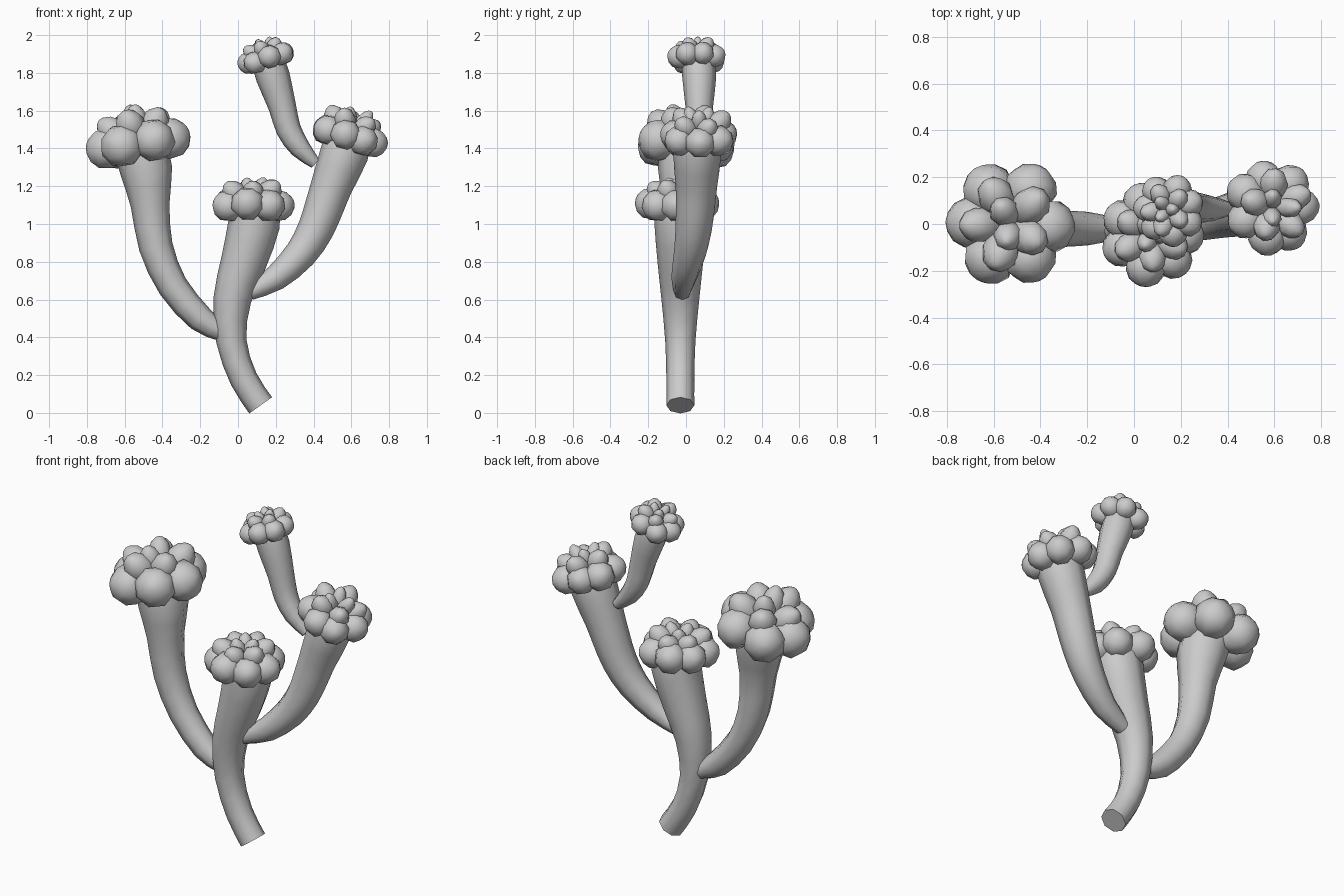
import bpy, bmesh, math, random
from mathutils import Vector, Matrix

if "Cube" in bpy.data.objects:
    bpy.data.objects.remove(bpy.data.objects["Cube"])

random.seed(4)
SIDES = 8


def finish(name, bm):
    bmesh.ops.recalc_face_normals(bm, faces=bm.faces)
    me = bpy.data.meshes.new(name)
    bm.to_mesh(me)
    bm.free()
    for p in me.polygons:
        p.use_smooth = True
    me.set_sharp_from_angle(angle=math.radians(55))
    ob = bpy.data.objects.new(name, me)
    bpy.context.collection.objects.link(ob)
    return ob


def loft(bm, rings):
    loops = [[bm.verts.new(p) for p in ring] for ring in rings]
    for a, b in zip(loops, loops[1:]):
        for i in range(SIDES):
            j = (i + 1) % SIDES
            bm.faces.new((a[i], a[j], b[j], b[i]))
    bm.faces.new(loops[0][::-1])
    bm.faces.new(loops[-1])


def smooth_path(pts):
    # Catmull-Rom midpoints through (x, y, z, radius) points
    v = [Vector(p) for p in pts]
    out = []
    for i in range(len(v) - 1):
        a, b = v[max(i - 1, 0)], v[min(i + 2, len(v) - 1)]
        out += [v[i], (v[i] + v[i + 1]) * 0.5625 - (a + b) * 0.0625]
    return out + [v[-1]]


def stem(name, pts):
    path = smooth_path(pts)
    rings = []
    for i, p in enumerate(path):
        t = (path[min(i + 1, len(path) - 1)] - path[max(i - 1, 0)]).xyz.normalized()
        side = Vector((0, 1, 0)).cross(t).normalized()
        up = t.cross(side)
        rings.append([p.xyz + p.w * (side * math.cos(a) + up * math.sin(a))
                      for a in (2 * math.pi * k / SIDES for k in range(SIDES))])
    bm = bmesh.new()
    loft(bm, rings)
    return finish(name, bm)


# teardrop polyp: fraction of length, fraction of width
DROP = [(0, .2), (.25, .62), (.48, .92), (.7, 1), (.87, .76), (.97, .38), (1, .1)]


def polyp_head(name, center, radius, lean, tiers):
    bm = bmesh.new()
    frame = Matrix.Translation(center) @ Matrix.Rotation(lean, 4, 'Y')
    for n, phase, elev, length, width in tiers:
        for k in range(n):
            ang = math.radians(phase) + 2 * math.pi * k / n + random.uniform(-.06, .06)
            e = math.radians(elev + random.uniform(-3, 3))
            s = radius * random.uniform(.97, 1.03)
            m = frame @ Matrix.Rotation(ang, 4, 'Z') @ Matrix.Rotation(math.pi / 2 - e, 4, 'Y')
            loft(bm, [[m @ Vector((s * width * w * math.cos(a), s * width * w * math.sin(a), s * length * h))
                       for a in (2 * math.pi * (i + .5) / SIDES for i in range(SIDES))]
                      for h, w in DROP])
    return finish(name, bm)


# stems
stem("main_stem", [(.12, -.03, .04, .074), (.03, -.03, .18, .074), (-.035, -.03, .38, .08),
                   (-.03, -.03, .6, .1), (.03, -.03, .8, .121), (.085, -.03, 1.0, .137),
                   (.085, -.035, 1.12, .13)])
stem("left_stem", [(-.09, -.02, .43, .05), (-.2, -.02, .5, .072), (-.345, -.02, .67, .08),
                   (-.435, -.02, .88, .09), (-.465, -.02, 1.1, .103), (-.485, -.01, 1.28, .138),
                   (-.52, 0, 1.42, .14)])
stem("right_stem", [(.06, -.02, .64, .045), (.2, -.01, .715, .068), (.33, .02, .84, .085),
                    (.41, .04, .97, .096), (.46, .05, 1.1, .104), (.495, .055, 1.2, .11),
                    (.565, .06, 1.38, .128), (.59, .065, 1.47, .115)])
stem("upper_stem", [(.41, .065, 1.32, .03), (.33, .065, 1.4, .055), (.268, .07, 1.5, .066),
                    (.235, .07, 1.62, .073), (.185, .07, 1.78, .09), (.155, .065, 1.87, .085)])

# polyp clusters capping each stem; tiers: count, phase, elevation, length, width
polyp_head("main_polyps", (.075, -.045, 1.065), .225, 0,
           [(7, 0, 15, 1.02, .39), (6, 30, 45, .96, .27), (3, 0, 70, .86, .2)])
polyp_head("left_polyps", (-.52, 0, 1.375), .285, -.16,
           [(6, 0, 16, 1.02, .41), (5, 40, 48, 1.0, .28), (2, 100, 70, .94, .22)])
polyp_head("right_polyps", (.58, .07, 1.43), .213, .28,
           [(7, 0, 17, 1.02, .39), (5, 25, 47, 1.02, .28), (3, 0, 70, .96, .2)])
polyp_head("upper_polyps", (.16, .06, 1.85), .158, -.28,
           [(7, 20, 16, 1.02, .39), (5, 40, 46, 1.0, .28), (3, 0, 70, .92, .2)])
